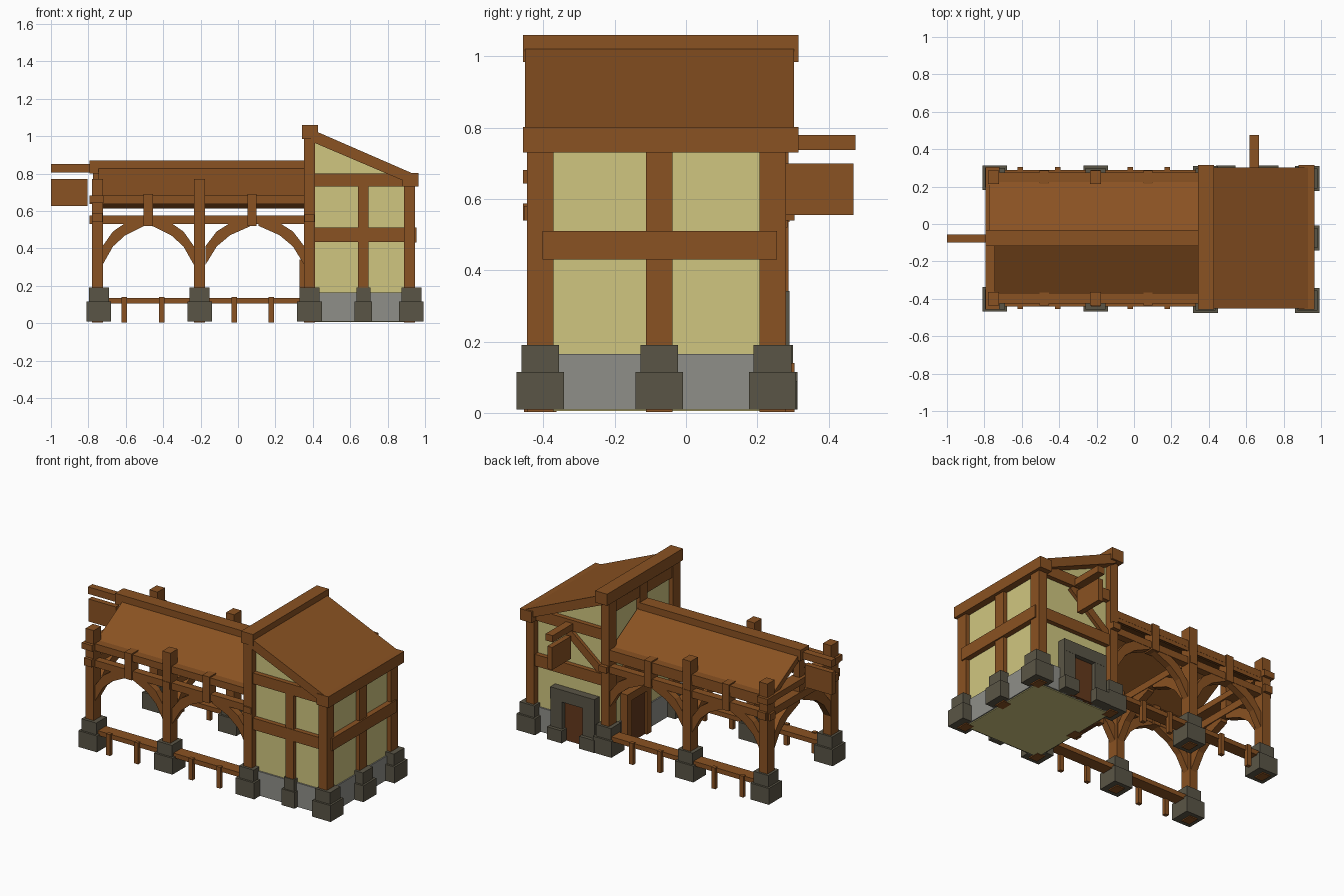
import bpy, math
from mathutils import Vector

if "Cube" in bpy.data.objects:
    bpy.data.objects.remove(bpy.data.objects["Cube"])


def mat(name, hexcol):
    def lin(c):
        c /= 255
        return c / 12.92 if c <= 0.04045 else ((c + 0.055) / 1.055) ** 2.4
    m = bpy.data.materials.new(name)
    m.diffuse_color = (*[lin(int(hexcol[i:i + 2], 16)) for i in (0, 2, 4)], 1)
    m.use_nodes = True
    m.node_tree.nodes["Principled BSDF"].inputs["Base Color"].default_value = m.diffuse_color
    return m


WOOD = mat("brown wood", "8A5222")
PLASTER = mat("cream plaster", "D0C680")
STONE = mat("dark stone", "5A5546")
GREY = mat("grey plinth", "8F8F89")
DOOR = mat("dark door wood", "64391C")


def mesh(name, verts, faces, m):
    me = bpy.data.meshes.new(name)
    me.from_pydata(verts, [], faces)
    me.materials.append(m)
    ob = bpy.data.objects.new(name, me)
    bpy.context.collection.objects.link(ob)
    return ob


def prism(name, pts, a, b, m, axis='y'):
    """Extrude a profile (xz along y, or yz along x) from a to b."""
    def v(p, d):
        return (p[0], d, p[1]) if axis == 'y' else (d, p[0], p[1])
    n = len(pts)
    area = sum(pts[i][0] * pts[(i + 1) % n][1] - pts[(i + 1) % n][0] * pts[i][1] for i in range(n))
    if (area < 0) == (axis == 'y'):
        pts = pts[::-1]
    verts = [v(p, a) for p in pts] + [v(p, b) for p in pts]
    faces = [tuple(range(n)), tuple(range(2 * n - 1, n - 1, -1))]
    faces += [(i, i + n, (i + 1) % n + n, (i + 1) % n) for i in range(n)]
    ob = mesh(name, verts, faces, m)
    if axis == 'y':
        ob.data.flip_normals()
        ob.data.flip_normals()
    import bmesh
    bm = bmesh.new()
    bm.from_mesh(ob.data)
    bmesh.ops.recalc_face_normals(bm, faces=bm.faces)
    bm.to_mesh(ob.data)
    bm.free()
    return ob


def box(name, x0, x1, y0, y1, z0, z1, m=WOOD):
    return prism(name, [(x0, z0), (x1, z0), (x1, z1), (x0, z1)], y0, y1, m)


def bar(name, p, q, w, a, b, m=WOOD, axis='y'):
    """Slanted bar between two profile points."""
    d = Vector((q[0] - p[0], q[1] - p[1])).normalized() * w / 2
    n = (-d.y, d.x)
    prism(name, [(p[0] + n[0], p[1] + n[1]), (q[0] + n[0], q[1] + n[1]),
                 (q[0] - n[0], q[1] - n[1]), (p[0] - n[0], p[1] - n[1])], a, b, m, axis)


def footing(name, x, y, s=1.0):
    a, b = 0.066 * s, 0.053 * s
    box(name + "_lower", x - a, x + a, y - a, y + a, 0.01, 0.115, STONE)
    box(name + "_upper", x - b, x + b, y - b, y + b, 0.115, 0.19, STONE)


def arch(name, s, e, half, a, b, axis='y'):
    """Pair of curved braces spanning s to e under the beam."""
    w = (e - s) / 2
    prof = [(0, .31), (.06 * w / .26, .41), (.13 * w / .26, .47), (w - half, .52), (w - half, .545),
            (.13 * w / .26, .535), (.06 * w / .26, .49), (0, .41)]
    prism(name + "_a", [(s + u, z) for u, z in prof], a, b, WOOD, axis)
    prism(name + "_b", [(e - u, z) for u, z in prof], a, b, WOOD, axis)


FY, BY, MY = -0.409, 0.243, -0.075   # front, back and middle post lines
XL, XM, XR = 0.382, 0.67, 0.917      # house post columns

# House body
prism("plaster_walls", [(.38, .005), (.92, .005), (.92, .755), (.38, .985)], -.405, .24, PLASTER)
box("stone_plinth", .372, .928, -.415, .25, .01, .165, GREY)

# House posts and footings
for y, tag in ((FY, "front"), (MY, "middle"), (BY, "back")):
    box(f"house_tall_post_{tag}", XL - .029, XL + .029, y - .037, y + .037, .003, .99)
    box(f"house_short_post_{tag}", XR - .029, XR + .029, y - .037, y + .037, .003, .76)
    footing(f"house_right_footing_{tag}", XR + .01, y)
    if tag != "middle":
        footing(f"house_left_footing_{tag}", XL, y)
box("front_stud", XM - .029, XM + .029, -.432, -.39, .05, .74)
footing("front_stud_footing", XM, -.40, .7)

# House horizontal beams
box("right_mid_beam", .90, .955, -.403, .255, .43, .51)
box("left_mid_beam", .36, .40, -.403, .24, .43, .51)
box("left_upper_beam", .36, .40, -.403, .24, .90, .97)
for tag, a, b in (("front", -.435, -.39), ("back", .225, .27)):
    box(f"{tag}_mid_beam", XL, XR, a, b, .435, .51)
    box(f"{tag}_upper_beam", XL, XR, a, b, .73, .80)
bar("back_diagonal_brace", (.68, .73), (.40, .50), .05, .225, .262)

# House roof
prism("house_roof", [(.39, 1.037), (.93, .802), (.93, .742), (.39, .972)], -.452, .303, WOOD)
box("house_ridge_beam", .342, .427, -.457, .315, .985, 1.06)
box("house_eave_beam", .88, .965, -.457, .315, .73, .802)

# Back doorway
box("back_door", .53, .69, .23, .262, .01, .27, DOOR)
for tag, a, b in (("left", .45, .535), ("right", .68, .765)):
    box(f"door_jamb_{tag}", a, b, .23, .29, .01, .34, STONE)
    box(f"door_jamb_foot_{tag}", a - .012, b + .008, .23, .312, .01, .09, STONE)
box("door_lintel", .45, .765, .23, .291, .265, .342, STONE)

# Side doorway under the canopy
box("side_door", .345, .39, -.09, .11, .01, .30, DOOR)
for tag, y in (("a", -.12), ("b", .08)):
    box(f"side_door_jamb_{tag}", .33, .39, y, y + .045, .01, .34)
box("side_door_lintel", .33, .39, -.12, .125, .29, .34)

# Hanging signs
box("back_sign_arm", .618, .668, .22, .475, .737, .78)
box("back_sign_board", .625, .66, .28, .47, .555, .70)
box("left_sign_arm", -1, -.74, -.10, -.055, .805, .85)
box("left_sign_board", -1, -.805, -.095, -.06, .625, .77)

# Canopy sides
for tag, y, s in (("front", -.40, -1), ("back", .25, 1)):
    for i, x in enumerate((-.752, -.205)):
        box(f"{tag}_canopy_post_{i}", x - .029, x + .029, y - .037, y + .037, .003, .77)
        footing(f"{tag}_canopy_footing_{i}", x + (.008 if i == 0 else 0), y - .003)
    box(f"{tag}_lower_plate", -.795, .405, y - .024, y + .024, .53, .575)
    box(f"{tag}_upper_plate", -.795, .36, y - .026, y + .026, .637, .682)
    for i, x in enumerate((-.48, .075)):
        box(f"{tag}_strut_{i}", x - .025, x + .025, y - .035, y + .035, .52, .69)
    arch(f"{tag}_arch_left", -.725, -.235, .02, y - .022, y + .022)
    arch(f"{tag}_arch_right", -.175, .355, .02, y - .022, y + .022)
    # low plank rail with stakes
    box(f"{tag}_plank", -.74, .36, y - .04, y + .04, .105, .135)
    for i, x in enumerate((-.608, -.408, -.02, .178)):
        box(f"{tag}_stake_{i}", x - .014, x + .014, y + s * .03, y + s * .055, .003, .14)
    box(f"{tag}_tie_stub", .355, .41, min(y, y + s * .055), max(y, y + s * .055), .54, .58)

# Cross ties and braces between front and back
box("end_upper_tie", -.795, -.72, -.457, .305, .643, .682)
box("end_lower_tie", -.78, -.725, -.457, .305, .54, .588)
box("middle_lower_tie", -.23, -.18, -.44, .29, .535, .58)
arch("end_arch", -.365, .215, .02, -.775, -.73, 'x')
arch("middle_arch", -.365, .215, .02, -.227, -.183, 'x')
box("end_king_post", -.775, -.73, -.10, -.05, .58, .82)

# Canopy roof
prism("canopy_roof_front", [(-.385, .676), (-.075, .85), (-.075, .81), (-.385, .636)], -.745, .37, WOOD, 'x')
prism("canopy_roof_back", [(.275, .652), (-.075, .85), (-.075, .81), (.275, .612)], -.775, .37, WOOD, 'x')
box("canopy_ridge_beam", -.795, .36, -.117, -.032, .80, .87)
